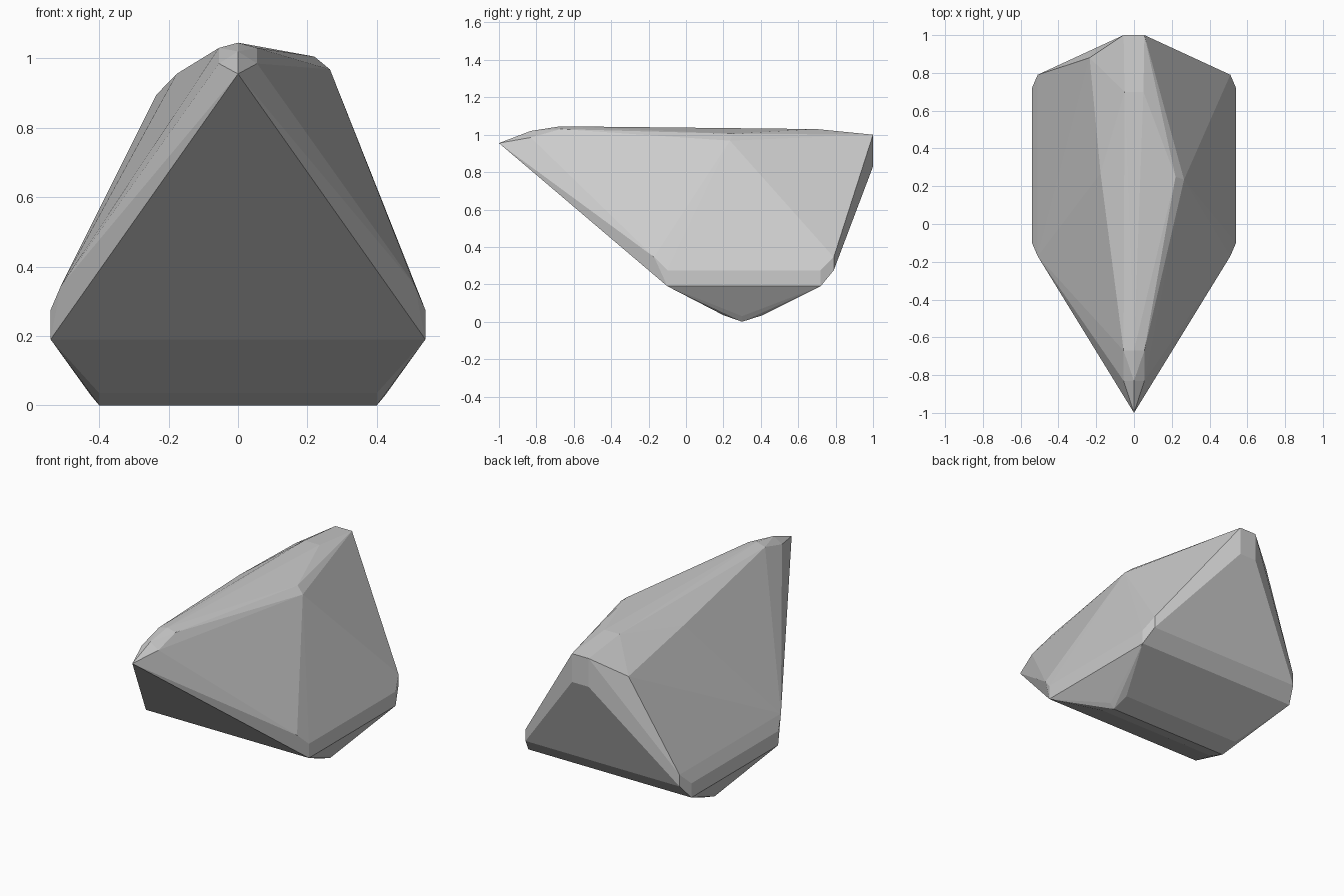
import bpy, bmesh

if "Cube" in bpy.data.objects:
    bpy.data.objects.remove(bpy.data.objects["Cube"])

# Corner points shared by both sides (x >= 0, mirrored to -x)
both = [
    (0, -1, .955), (0, -.83, 1.02), (0, -.67, 1.045),            # pointed nose
    (.055, -.83, .985), (.055, -.67, 1.03),                      # nose bevel
    (.05, .70, 1.03), (.055, 1, 1.0), (.055, 1, .83),            # back crest
    (.54, -.10, .19), (.54, -.10, .275), (.51, -.17, .345),      # front flank corner
    (.54, .72, .19), (.54, .72, .275), (.51, .79, .345), (.51, .79, .275),  # back flank corner
    (.40, .30, 0), (.425, .30, .03), (.40, .20, .035), (.40, .41, .035),    # keel
]
# Uneven shoulders
right_shoulder = [(.22, .25, 1.005), (.265, .235, .968)]
left_shoulder = [(-.235, .88, .895), (-.177, .27, .955)]

points = set(both) | {(-x, y, z) for x, y, z in both if x > 0}
points |= set(right_shoulder + left_shoulder)

# Rock: flat-faced convex hull of the corners
bm = bmesh.new()
for p in sorted(points):
    bm.verts.new(p)
hull = bmesh.ops.convex_hull(bm, input=bm.verts)
loose = [v for v in bm.verts if not v.link_faces]
bmesh.ops.delete(bm, geom=loose, context='VERTS')
bmesh.ops.recalc_face_normals(bm, faces=bm.faces)

mesh = bpy.data.meshes.new("rock")
bm.to_mesh(mesh)
bm.free()
rock = bpy.data.objects.new("rock", mesh)
bpy.context.collection.objects.link(rock)

grey = bpy.data.materials.new("stone grey")
grey.diffuse_color = (.6, .6, .6, 1)
grey.use_nodes = True
grey.node_tree.nodes["Principled BSDF"].inputs["Base Color"].default_value = grey.diffuse_color
mesh.materials.append(grey)
